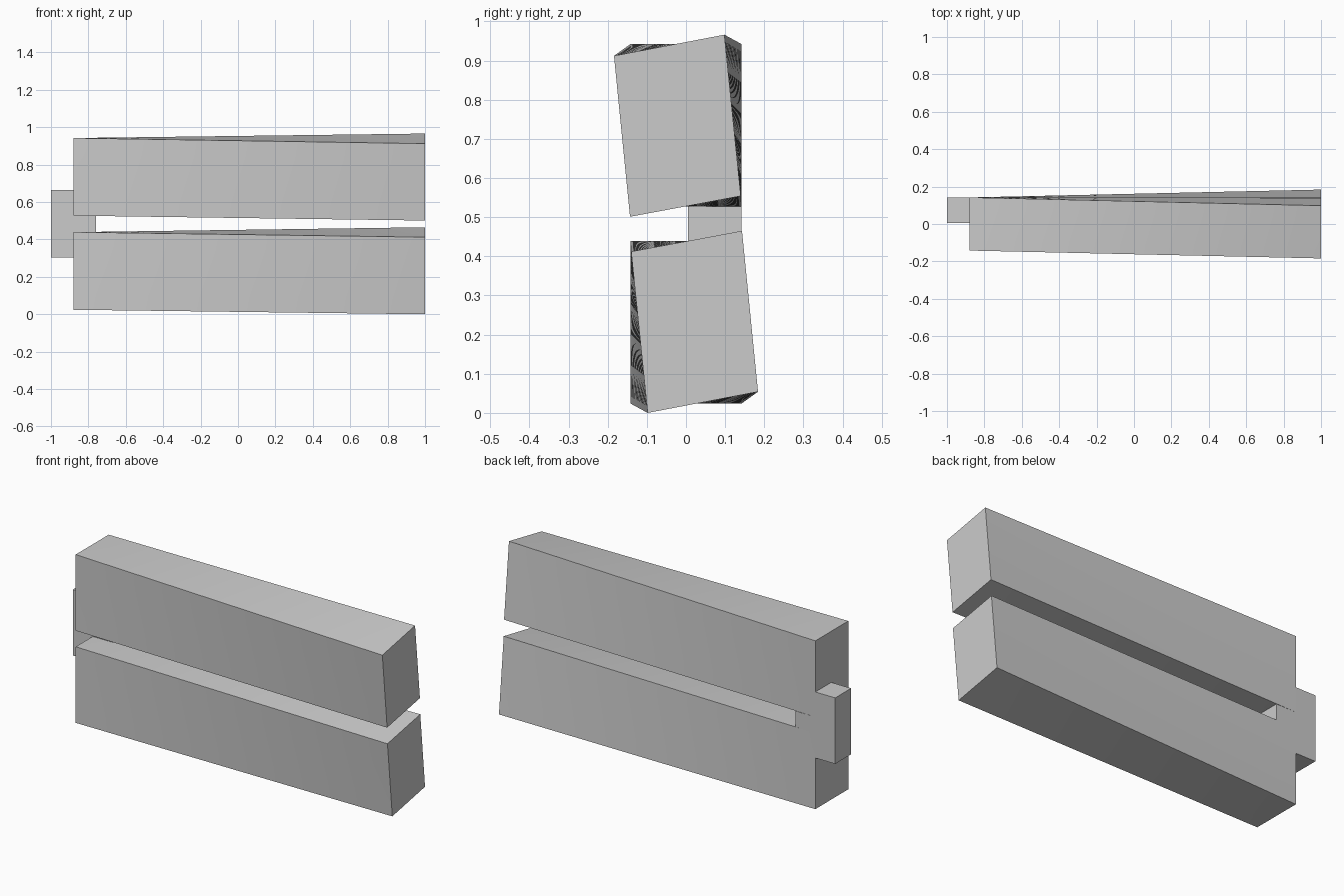
import bpy, bmesh
from mathutils import Vector

if "Cube" in bpy.data.objects:
    bpy.data.objects.remove(bpy.data.objects["Cube"])

X0, X1, MID_Z = -0.88, 1.0, 0.483
RINGS, SPLIT = 20, 5


def finish(bm, name):
    bmesh.ops.recalc_face_normals(bm, faces=bm.faces)
    mesh = bpy.data.meshes.new(name)
    bm.to_mesh(mesh)
    bm.free()
    obj = bpy.data.objects.new(name, mesh)
    bpy.context.collection.objects.link(obj)
    return obj


def outline(corners):
    pts = []
    for i, c in enumerate(corners):
        a, b = Vector(c), Vector(corners[(i + 1) % len(corners)])
        pts += [a.lerp(b, k / SPLIT) for k in range(SPLIT)]
    return pts


def twisted_bar(name, start, end):
    bm = bmesh.new()
    s, e = outline(start), outline(end)
    rings = []
    for i in range(RINGS + 1):
        t = i / RINGS
        pts = [p.lerp(q, t) for p, q in zip(s, e)]
        rings.append([bm.verts.new((X0 + (X1 - X0) * t, p.x, p.y)) for p in pts])
    n = len(s)
    for a, b in zip(rings, rings[1:]):
        for j in range(n):
            k = (j + 1) % n
            bm.faces.new((a[j], a[k], b[k], b[j]))
    bm.faces.new(rings[0])
    bm.faces.new(rings[-1])
    obj = finish(bm, name)
    bpy.ops.object.select_all(action='DESELECT')
    obj.select_set(True)
    bpy.context.view_layer.objects.active = obj
    bpy.ops.object.shade_smooth_by_angle()


# Two twisted bars; the upper is the lower turned half way round the centre line
lower_start = [(-0.142, 0.024), (0.142, 0.024), (0.142, 0.439), (-0.142, 0.439)]
lower_end = [(-0.098, 0.0), (0.184, 0.054), (0.143, 0.465), (-0.140, 0.412)]


def turned(corners):
    return [(-y, 2 * MID_Z - z) for y, z in corners]


twisted_bar("lower_bar", lower_start, lower_end)
twisted_bar("upper_bar", turned(lower_start), turned(lower_end))

# T-shaped connector: end tab plus the web that closes the slot
bm = bmesh.new()
tab, web = 0.18, 0.044
half = [(-1.0, tab), (X0, tab), (X0, web), (-0.76, web)]
profile = half + [(x, -z) for x, z in reversed(half)]
face = bm.faces.new([bm.verts.new((x, 0.005, MID_Z + z)) for x, z in profile])
ext = bmesh.ops.extrude_face_region(bm, geom=[face], use_keep_orig=True)
bmesh.ops.translate(bm, vec=(0, 0.137, 0),
                    verts=[g for g in ext["geom"] if isinstance(g, bmesh.types.BMVert)])
finish(bm, "end_connector")
